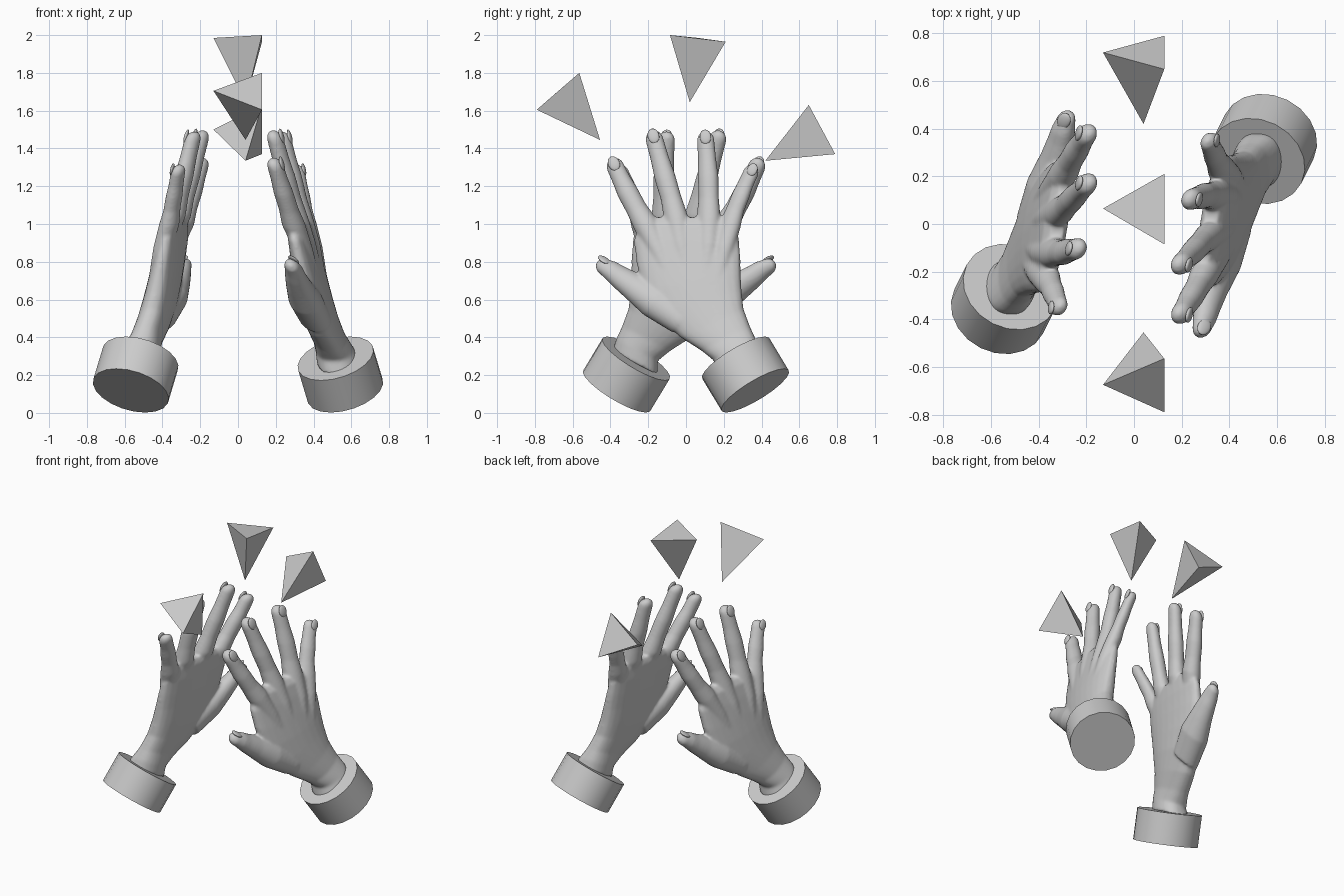
import bpy, bmesh
from math import pi, sin, cos, radians, copysign
from mathutils import Vector, Matrix

if "Cube" in bpy.data.objects:
    bpy.data.objects.remove(bpy.data.objects["Cube"])


def link(name, bm):
    bmesh.ops.recalc_face_normals(bm, faces=bm.faces)
    me = bpy.data.meshes.new(name)
    bm.to_mesh(me)
    bm.free()
    ob = bpy.data.objects.new(name, me)
    bpy.context.collection.objects.link(ob)
    return ob


def tilt(bm):
    # hands are drawn flat in the yz plane, then leaned onto their slanted plane
    for v in bm.verts:
        v.co.x += 0.53 + 0.155 * (v.co.y - 0.27) - 0.23 * (v.co.z - 0.3)


def loft(bm, sections, power=1.0, n=24):
    # section: left (y, z), right (y, z), x offset, half thickness
    rings = []
    for l, r, dx, t in sections:
        c, h = (Vector(l) + Vector(r)) / 2, (Vector(r) - Vector(l)) / 2
        ring = []
        for i in range(n):
            a = 2 * pi * i / n
            s = copysign(abs(sin(a)) ** power, sin(a))
            p = c + h * cos(a)
            ring.append(bm.verts.new((dx + t * s, p.x, p.y)))
        rings.append(ring)
    for a, b in zip(rings, rings[1:]):
        for i in range(n):
            j = (i + 1) % n
            bm.faces.new((a[i], a[j], b[j], b[i]))
    bm.faces.new(rings[0])
    bm.faces.new(rings[-1])


def digit(bm, path):
    # path point: y, z, radius, x offset; ends in a round tip
    pts = [(Vector(p[:2]), p[2], p[3]) for p in path]
    end, r, dx = pts[-1]
    d = (end - pts[-2][0]).normalized()
    for a in (25, 50, 70, 84):
        pts.append((end + d * r * sin(radians(a)), r * cos(radians(a)), dx))
    secs = []
    for i, (p, rad, off) in enumerate(pts):
        t = (pts[min(i + 1, len(pts) - 1)][0] - pts[max(i - 1, 0)][0]).normalized()
        s = Vector((t.y, -t.x)) * rad
        secs.append((p - s, p + s, off, rad * 0.93))
    loft(bm, secs)
    return end, d, r, dx


FINGERS = {
    "index": [(-.06, .66, .04, .015), (-.15, .87, .055, .01), (-.215, 1.0, .066, 0),
              (-.262, 1.08, .056, 0), (-.31, 1.17, .056, 0), (-.345, 1.24, .049, 0), (-.375, 1.305, .047, 0)],
    "middle": [(.02, .66, .04, .02), (-.03, .9, .055, .015), (-.055, 1.04, .064, 0),
               (-.08, 1.14, .055, 0), (-.112, 1.25, .056, 0), (-.14, 1.35, .049, 0), (-.168, 1.45, .047, 0)],
    "ring": [(.09, .66, .04, .02), (.115, .9, .055, .015), (.12, 1.04, .063, 0),
             (.12, 1.14, .054, 0), (.117, 1.25, .055, 0), (.111, 1.35, .048, 0), (.104, 1.445, .046, 0)],
    "little": [(.15, .66, .04, .015), (.2, .88, .055, .01), (.235, 1.0, .057, 0),
               (.262, 1.08, .047, 0), (.29, 1.15, .047, 0), (.315, 1.21, .042, 0), (.345, 1.275, .041, 0)],
    "thumb": [(-.02, .5, .09, -.03), (-.17, .6, .098, -.035), (-.285, .675, .074, -.035),
              (-.36, .725, .06, -.03), (-.4, .755, .053, -.025), (-.435, .775, .044, -.025)],
}
PALM = [((.15, .2), (.39, .325), -.005, .115), ((.15, .275), (.37, .39), -.01, .1),
        ((.08, .33), (.34, .455), -.015, .085), ((-.03, .4), (.305, .55), -.02, .085),
        ((-.16, .52), (.295, .65), -.02, .085), ((-.225, .65), (.29, .74), -.015, .08),
        ((-.26, .78), (.288, .84), -.01, .072), ((-.278, .91), (.28, .93), -.005, .062),
        ((-.25, 1.0), (.255, 1.0), 0, .05), ((-.19, 1.035), (.23, 1.035), 0, .03)]

# hand body: palm and digits fused by remeshing
bm, nails = bmesh.new(), bmesh.new()
loft(bm, PALM, 0.8)
for name, path in FINGERS.items():
    end, d, r, dx = digit(bm, path)
    # fingernail: flattened ellipsoid on the back of the tip
    up = Vector((1, 0, 0))
    along = Vector((0, d.x, d.y))
    if name == "thumb":
        up = Vector((.45, -.893 * d.y, .893 * -d.x)) if d.x > 0 else Vector((.45, .893 * d.y, -.893 * d.x))
    side = along.cross(up)
    c = Vector((dx, end.x, end.y)) + up * r * .8 + along * r * .35
    m = Matrix((side * r * .66, along * r * .85, up * r * .26)).transposed().to_4x4()
    bmesh.ops.create_uvsphere(nails, u_segments=16, v_segments=10, radius=1,
                              matrix=Matrix.Translation(c) @ m)
tilt(bm)
tilt(nails)
hand = link("right_hand", bm)
rm = hand.modifiers.new("fuse", 'REMESH')
rm.mode = 'VOXEL'
rm.voxel_size = 0.009
rm.use_smooth_shade = True
sm = hand.modifiers.new("soften", 'SMOOTH')
sm.factor = 0.5
sm.iterations = 7
nail = link("right_fingernails", nails)
nail.data.shade_smooth()

# cuff around the wrist
bm = bmesh.new()
bmesh.ops.create_cone(bm, cap_ends=True, segments=20, radius1=.208, radius2=.208, depth=.205)
q = Vector((-.25, -.5, .83)).to_track_quat('Z', 'Y')
bm.transform(Matrix.Translation((.542, .315, .203)) @ q.to_matrix().to_4x4())
cuff = link("right_cuff", bm)
bpy.context.view_layer.objects.active = cuff
cuff.select_set(True)
bpy.ops.object.shade_smooth_by_angle(angle=radians(30))

# opposite hand: half turn about the vertical axis
for ob in (hand, nail, cuff):
    other = ob.copy()
    other.name = ob.name.replace("right", "left")
    other.rotation_euler.z = pi
    bpy.context.collection.objects.link(other)

# three spikes above the fingertips, apex last
SPIKES = {
    "top_spike": [(-.13, .065, 1.985), (.127, .21, 1.965), (.127, -.085, 2.0), (.04, .02, 1.645)],
    "front_spike": [(-.13, -.675, 1.705), (.127, -.565, 1.8), (.127, -.79, 1.605), (.04, -.455, 1.445)],
    "back_spike": [(-.13, .72, 1.5), (.127, .79, 1.37), (.127, .65, 1.63), (.04, .42, 1.335)],
}
for name, pts in SPIKES.items():
    bm = bmesh.new()
    v = [bm.verts.new(p) for p in pts]
    for f in ((0, 1, 2), (0, 1, 3), (1, 2, 3), (2, 0, 3)):
        bm.faces.new([v[i] for i in f])
    link(name, bm)
